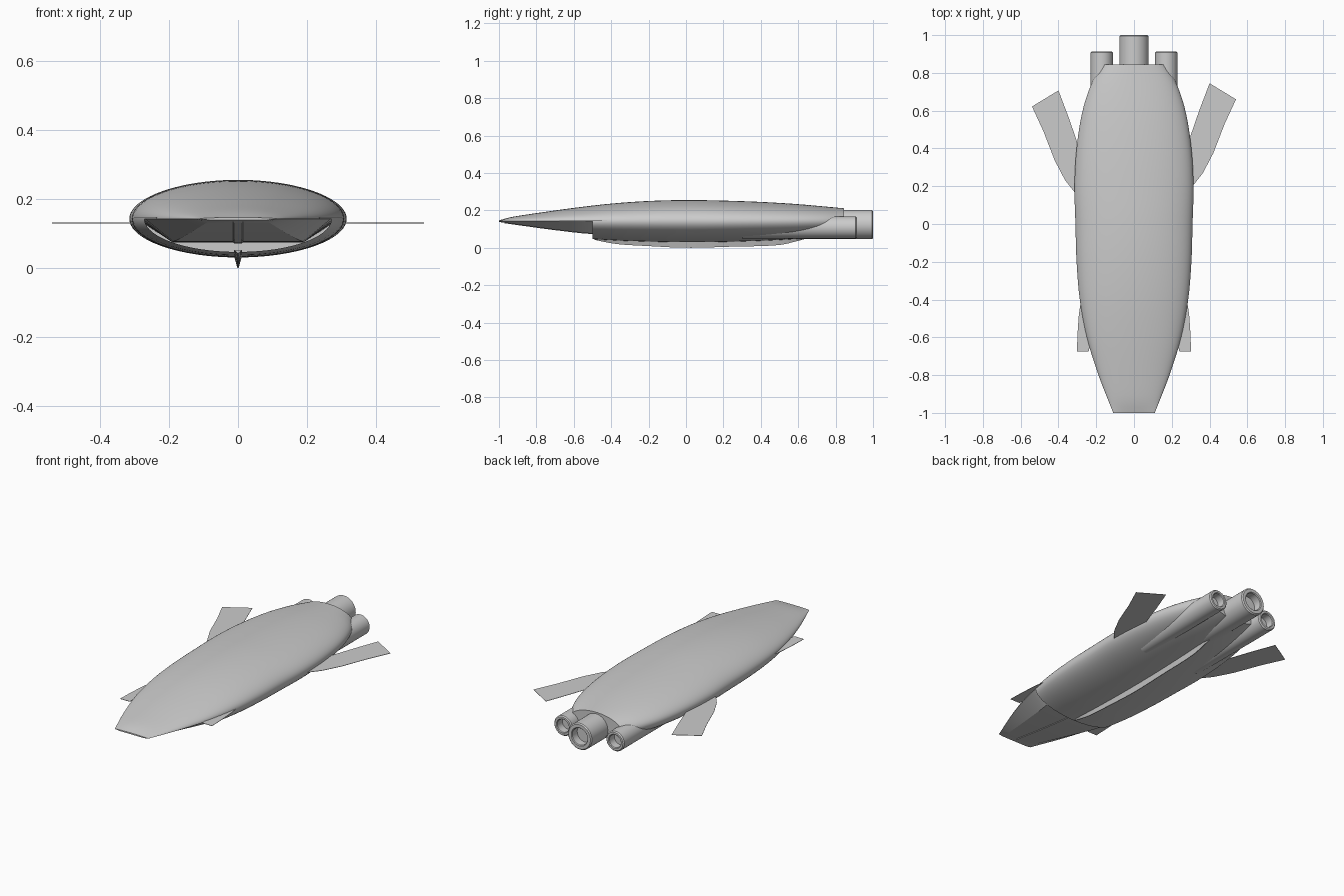
import bpy, bmesh, math

if "Cube" in bpy.data.objects:
    bpy.data.objects.remove(bpy.data.objects["Cube"])

ZC = 0.142  # height of the waterline seam


def curve(table, y):
    """Smooth interpolation through (y, value) points."""
    n = len(table)
    i = next((k for k in range(n - 1) if y <= table[k + 1][0]), n - 2)
    (y0, a), (y1, b) = table[i], table[i + 1]

    def slope(k):
        p, q = table[max(k - 1, 0)], table[min(k + 1, n - 1)]
        return (q[1] - p[1]) / (q[0] - p[0])
    h = y1 - y0
    t = (y - y0) / h
    return ((2*t**3 - 3*t**2 + 1) * a + (t**3 - 2*t*t + t) * h * slope(i)
            + (3*t*t - 2*t**3) * b + (t**3 - t*t) * h * slope(i + 1))


def span(a, b, n):
    return [a + (b - a) * i / n for i in range(n + 1)]


def strip(bm, rings, closed=False, cap_start=False, cap_end=False):
    """Skin a list of equal-length point rings."""
    vs = [[bm.verts.new(p) for p in r] for r in rings]
    n = len(vs[0])
    for r, s in zip(vs, vs[1:]):
        for i in range(n if closed else n - 1):
            j = (i + 1) % n
            bm.faces.new((r[i], r[j], s[j], s[i]))
    if cap_start:
        bm.faces.new(vs[0])
    if cap_end:
        bm.faces.new(vs[-1])


def finish(name, bm, angle=30):
    bmesh.ops.remove_doubles(bm, verts=bm.verts, dist=0.0002)
    bmesh.ops.recalc_face_normals(bm, faces=bm.faces)
    me = bpy.data.meshes.new(name)
    bm.to_mesh(me)
    bm.free()
    ob = bpy.data.objects.new(name, me)
    bpy.context.collection.objects.link(ob)
    bpy.ops.object.select_all(action='DESELECT')
    ob.select_set(True)
    bpy.context.view_layer.objects.active = ob
    bpy.ops.object.shade_smooth_by_angle(angle=math.radians(angle))
    return ob


# Hull outlines: half width, top height, belly height
WIDTH = [(-1, .11), (-.8, .188), (-.6, .25), (-.4, .287), (-.2, .304), (0, .31),
         (.2, .315), (.4, .304), (.6, .272), (.75, .222), (.845, .165)]
TOP = [(-1, .146), (-.94, .163), (-.8, .185), (-.6, .213), (-.4, .236), (-.2, .25),
       (0, .255), (.2, .252), (.4, .245), (.6, .233), (.845, .211)]
BELLY = [(-.5, .046), (-.3, .036), (0, .03), (.3, .034), (.6, .048), (.845, .074)]
RAMP = [(-1, .138), (-.9, .124), (-.7, .097), (-.5, .076), (-.3, .074)]


def half_ellipse(y, peak):
    w = curve(WIDTH, y)
    return [(w * math.cos(a), y, ZC + (peak - ZC) * math.sin(a)) for a in span(0, math.pi, 40)]


# Hull: upper shell over the full length, lower shell behind the intake
bm = bmesh.new()
back = span(-.5, .845, 36)
ys = span(-1, -.5, 16)[:-1] + back
strip(bm, [half_ellipse(y, curve(TOP, y)) for y in ys], cap_end=True)
strip(bm, [half_ellipse(y, curve(BELLY, y)) for y in back], cap_end=True)
# blunt nose edge
w = .11
strip(bm, [half_ellipse(-1, .146), [(w * math.cos(a), -1, ZC) for a in span(0, math.pi, 40)]])
finish("hull", bm)

# Forebody ramp feeding the belly intake
bm = bmesh.new()
rings = []
for y in span(-1, -.3, 20):
    w, z = curve(WIDTH, y) - (.004 if y > -.5 else 0), curve(RAMP, y)
    r = .08 + .11 * min(1, (y + 1) / .5)
    rings.append([(w, y, ZC), (r, y, z), (-r, y, z), (-w, y, ZC)])
strip(bm, rings, closed=False, cap_start=True)
finish("forebody_ramp", bm, 15)

# Narrow rib along the ramp
bm = bmesh.new()
rings = []
for y in span(-.97, -.45, 10):
    z = curve(RAMP, y)
    rings.append([(.016, y, z + .003), (.012, y, z - .003), (-.012, y, z - .003), (-.016, y, z + .003)])
strip(bm, rings, closed=True, cap_start=True, cap_end=True)
finish("ramp_rib", bm, 15)

# Intake back wall
bm = bmesh.new()
bm.faces.new([bm.verts.new(p) for p in half_ellipse(-.3, curve(BELLY, -.3) + .001)])
finish("intake_wall", bm)

# Ventral keel with a V section
bm = bmesh.new()
keel = [(-.5, .045), (-.38, .021), (-.2, .009), (0, 0), (.25, .006), (.5, .015), (.63, .045)]
rings = []
for y in span(-.49, .63, 28):
    z = curve(BELLY, y) + .006
    tip = min(max(curve(keel, y), 0), z - .002)
    rings.append([(.012, y, z), (.002, y, tip), (-.002, y, tip), (-.012, y, z)])
strip(bm, rings, closed=True, cap_start=True, cap_end=True)
finish("keel", bm)


# Engine nozzles: lathed tubes with a recessed bore
def nozzle(name, x, z, r, y0, y1):
    b = r * .64
    prof = [(.001, y0), (r, y0), (r, y1 - .006), (r - .006, y1), (b + .004, y1),
            (b, y1 - .004), (b, y1 - .05), (.001, y1 - .05)]
    bm = bmesh.new()
    strip(bm, [[(x + q * math.cos(2 * math.pi * k / 40), y, z + q * math.sin(2 * math.pi * k / 40))
                for k in range(40)] for q, y in prof], closed=True, cap_start=True, cap_end=True)
    finish(name, bm)


nozzle("main_nozzle", 0, .124, .078, .55, 1.0)
for side, s in (("right", 1), ("left", -1)):
    nozzle(side + "_nozzle", s * .171, .109, .059, .3, .913)

# Thin flat wings and canards
WING = [(.25, .3), (.29, .44), (.345, .6), (.40, .745), (.54, .66), (.48, .53),
        (.42, .375), (.365, .27), (.31, .2), (.25, .17)]
CANARD = [(.22, -.57), (.24, -.675), (.302, -.675), (.299, -.58), (.292, -.48), (.283, -.42), (.22, -.42)]


def plate(name, outline, s, z, dy=0):
    bm = bmesh.new()
    t = .001
    strip(bm, [[(s * x, y + dy, h) for x, y in outline] for h in (z - t, z + t)],
          closed=True, cap_start=True, cap_end=True)
    finish(name, bm)


for side, s, dy in (("right", 1, 0), ("left", -1, -.038)):
    plate(side + "_wing", WING, s, .13, dy)
    plate(side + "_canard", CANARD, s, .145)
